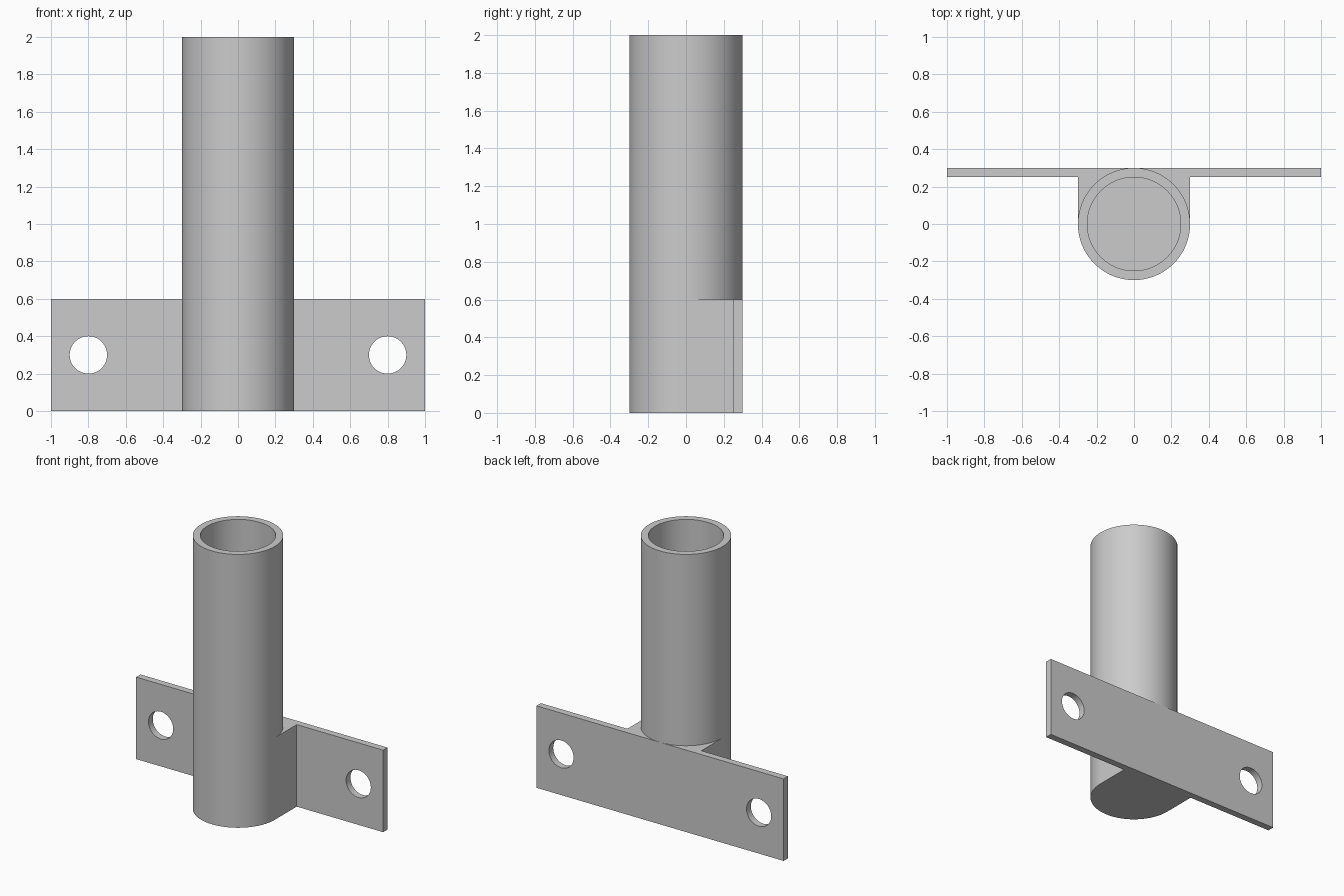
import bpy
import bmesh
import math

RADIUS, WALL, HEIGHT = 0.3, 0.05, 2.0
PLATE_HEIGHT, SEGMENTS = 0.6, 64

cube = bpy.data.objects.get("Cube")
if cube:
    bpy.data.objects.remove(cube, do_unlink=True)

steel = bpy.data.materials.new("grey_steel")
steel.use_nodes = True
grey = (0.6, 0.6, 0.6, 1)
steel.diffuse_color = grey
steel.node_tree.nodes["Principled BSDF"].inputs["Base Color"].default_value = grey


def make_object(name, bm):
    bmesh.ops.recalc_face_normals(bm, faces=bm.faces)
    mesh = bpy.data.meshes.new(name)
    bm.to_mesh(mesh)
    bm.free()
    mesh.materials.append(steel)
    obj = bpy.data.objects.new(name, mesh)
    bpy.context.collection.objects.link(obj)
    return obj


def select_only(obj):
    bpy.ops.object.select_all(action='DESELECT')
    obj.select_set(True)
    bpy.context.view_layer.objects.active = obj


def smooth(obj):
    select_only(obj)
    bpy.ops.object.shade_smooth_by_angle(angle=math.radians(30))


# Tube: rings joined from the base, up the outside, over the rim, down to the floor
bm = bmesh.new()
inner = RADIUS - WALL
rings = []
for r, z in [(RADIUS, 0), (RADIUS, HEIGHT), (inner, HEIGHT), (inner, WALL)]:
    angles = [2 * math.pi * i / SEGMENTS for i in range(SEGMENTS)]
    rings.append([bm.verts.new((r * math.cos(a), r * math.sin(a), z)) for a in angles])
for low, high in zip(rings, rings[1:]):
    for i in range(SEGMENTS):
        j = (i + 1) % SEGMENTS
        bm.faces.new((low[i], low[j], high[j], high[i]))
bm.faces.new(rings[0])
bm.faces.new(rings[-1])
tube = make_object("tube", bm)

# Mounting bracket: half outline wrapping the tube's back, extruded upwards
quarter = SEGMENTS // 4
outline = []
for i in range(quarter, -1, -1):
    a = math.pi / 2 * i / quarter
    outline.append((RADIUS * math.cos(a), RADIUS * math.sin(a)))
outline += [(RADIUS, RADIUS - WALL), (1, RADIUS - WALL), (1, RADIUS)]
bm = bmesh.new()
base = bm.faces.new([bm.verts.new((x, y, 0)) for x, y in outline])
extruded = bmesh.ops.extrude_face_region(bm, geom=[base])["geom"]
top = [v for v in extruded if isinstance(v, bmesh.types.BMVert)]
bmesh.ops.translate(bm, verts=top, vec=(0, 0, PLATE_HEIGHT))
bracket = make_object("mounting_bracket", bm)

# Bolt hole, cut in one wing and mirrored to the other
bpy.ops.mesh.primitive_cylinder_add(vertices=48, radius=0.1, depth=0.3,
                                    location=(0.8, RADIUS - WALL / 2, PLATE_HEIGHT / 2),
                                    rotation=(math.pi / 2, 0, 0))
cutter = bpy.context.object
cutter.name = "bolt_hole_cutter"
cutter.hide_render = True
cutter.data.materials.append(steel)
hole = bracket.modifiers.new("bolt_hole", 'BOOLEAN')
hole.operation = 'DIFFERENCE'
hole.solver = 'EXACT'
hole.object = cutter
mirror = bracket.modifiers.new("mirror", 'MIRROR')
mirror.use_mirror_merge = False
select_only(bracket)
for modifier in (hole.name, mirror.name):
    bpy.ops.object.modifier_apply(modifier=modifier)
bpy.data.objects.remove(cutter, do_unlink=True)

smooth(tube)
smooth(bracket)
